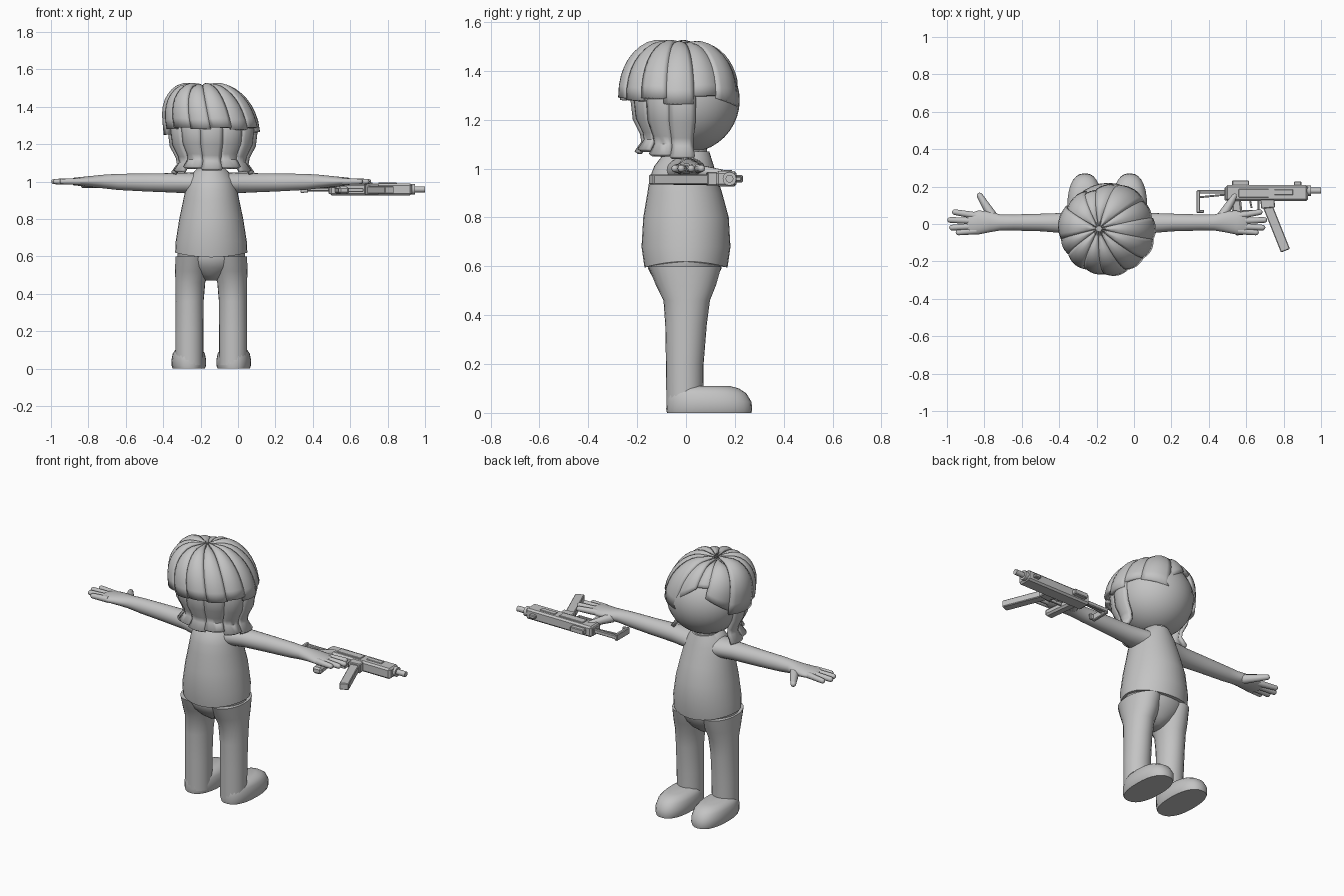
import bpy, bmesh, math
from math import sin, cos, pi, radians
from mathutils import Vector

if "Cube" in bpy.data.objects:
    bpy.data.objects.remove(bpy.data.objects["Cube"])

CX = -0.143   # body centre line
grey = bpy.data.materials.new("plain_grey")
grey.diffuse_color = (0.55, 0.55, 0.55, 1)
grey.use_nodes = True
grey.node_tree.nodes["Principled BSDF"].inputs["Base Color"].default_value = grey.diffuse_color


def make(name, bm, angle=40):
    me = bpy.data.meshes.new(name)
    bm.to_mesh(me)
    bm.free()
    me.materials.append(grey)
    ob = bpy.data.objects.new(name, me)
    bpy.context.collection.objects.link(ob)
    bpy.ops.object.select_all(action='DESELECT')
    ob.select_set(True)
    bpy.context.view_layer.objects.active = ob
    bpy.ops.object.shade_smooth_by_angle(angle=radians(angle))
    return ob


def tube(name, pts, n=24, power=1.0, angle=50, hem=0):
    """Loft elliptic rings (x, y, z, half width, half height) along a fixed axis."""
    t = (Vector(pts[-1][:3]) - Vector(pts[0][:3])).normalized()
    if abs(t.z) > 0.7:
        u, v = Vector((1, 0, 0)), Vector((0, 1, 0))
    else:
        u = t.cross(Vector((0, 0, 1))).normalized()
        v = Vector((0, 0, 1))
    bm = bmesh.new()
    rings = []
    for x, y, z, a, b in pts:
        ring = []
        for i in range(n):
            c, s = cos(2 * pi * i / n), sin(2 * pi * i / n)
            c = math.copysign(abs(c) ** power, c)
            s = math.copysign(abs(s) ** power, s)
            ring.append(bm.verts.new(Vector((x, y, z)) + u * a * c + v * b * s))
        rings.append(ring)
    for p in rings[0]:
        p.co.z -= hem * (p.co.y / 0.17) ** 2
    for r, q in zip(rings, rings[1:]):
        for i in range(n):
            j = (i + 1) % n
            bm.faces.new((r[i], r[j], q[j], q[i]))
    bm.faces.new(rings[0][::-1])
    bm.faces.new(rings[-1])
    bmesh.ops.recalc_face_normals(bm, faces=bm.faces[:])
    return make(name, bm, angle)


def finger(name, p, q, r0, r1):
    """Tapered finger with a rounded tip."""
    p, q = Vector(p), Vector(q)
    d = (q - p).normalized()
    pts = [(*p, r0, r0)]
    for k in range(5):
        a = k / 4 * pi / 2
        c = q - d * r1 * (1 - sin(a))
        r = max(r1 * cos(a), 0.001)
        pts.append((*c, r, r))
    tube(name, pts, 10)


def box(name, c, size, rot=0, bevel=0.004):
    bm = bmesh.new()
    bmesh.ops.create_cube(bm, size=1)
    bmesh.ops.scale(bm, vec=size, verts=bm.verts[:])
    bmesh.ops.bevel(bm, geom=bm.edges[:], offset=bevel, segments=1, affect='EDGES')
    ob = make(name, bm, 20)
    ob.location = c
    ob.rotation_euler.z = rot


def sheet(name, grid, thick):
    """Solid strand from a grid of points."""
    bm = bmesh.new()
    g = [[bm.verts.new(p) for p in row] for row in grid]
    for r, q in zip(g, g[1:]):
        for i in range(len(r) - 1):
            bm.faces.new((r[i], q[i], q[i + 1], r[i + 1]))
    ob = make(name, bm, 45)
    m = ob.modifiers.new("thickness", 'SOLIDIFY')
    m.thickness, m.offset = thick, -1


def top_lock(name, a0, a1, zend, k=1.0, skew=0.0):
    """Strand running from the crown down to zend between two azimuths."""
    nu, nv = 6, 10
    grid = []
    for j in range(nv + 1):
        row = []
        for i in range(nu + 1):
            u = i / nu
            a = radians(a0 + (a1 - a0) * u)
            ze = zend + skew * (u - 0.5)
            h = (ze - 1.28) / 0.265
            h = math.copysign(abs(h) ** (1 / 0.85), h)
            phi = 0.04 + (math.acos(h) - 0.04) * j / nv
            f = k * (0.985 + 0.04 * sin(pi * u))
            s, c = sin(phi) ** 0.85, math.copysign(abs(cos(phi)) ** 0.85, cos(phi))
            dip = 0.025 * math.exp(-(phi / 0.3) ** 2)
            row.append((-0.138 - 0.05 * max(c, 0) + 0.25 * f * s * cos(a),
                        -0.025 + 0.245 * f * s * sin(a),
                        1.28 + 0.255 * f * c - dip))
        grid.append(row)
    sheet(name, grid, 0.025)


def low_lock(name, a0, a1, drop):
    """Lower strand with an outward flick at its end."""
    prof = [(1.36, .215), (1.28, .232), (1.2, .222), (1.14, .19), (1.11, .185), (1.07, .215)]
    grid = []
    for z, r in prof:
        row = []
        for i in range(6):
            u = i / 5
            a = radians(a0 + (a1 - a0) * u)
            f = r * (0.98 + 0.04 * sin(pi * u))
            zz = z - drop * (1.36 - z) / 0.29
            row.append((-0.135 + f * cos(a) * 1.02, -0.01 + f * sin(a) * 0.92, zz))
        grid.append(row)
    sheet(name, grid, 0.02)


# head
bm = bmesh.new()
bmesh.ops.create_uvsphere(bm, u_segments=32, v_segments=20, radius=1)
bmesh.ops.scale(bm, vec=(0.222, 0.215, 0.215), verts=bm.verts[:])
bmesh.ops.translate(bm, vec=(CX + 0.005, 0.005, 1.28), verts=bm.verts[:])
make("head", bm, 60)

# hair: back, right side, fringe, left side
for i in range(6):
    top_lock(f"back_hair_{i}", 190 + 26 * i, 217 + 26 * i, 1.28 + 0.01 * (i % 2), 1 + 0.02 * (i % 2))
top_lock("right_hair_a", 344, 374, 1.265, 1.0)
top_lock("right_hair_b", 10, 42, 1.3, 0.98)
top_lock("fringe_tip", 38, 76, 1.27, 1.0, -0.04)
top_lock("fringe_middle", 72, 100, 1.36, 0.97, 0.1)
top_lock("fringe_parting", 97, 122, 1.42, 0.94)
top_lock("left_hair_a", 116, 155, 1.31, 0.96, -0.1)
top_lock("left_hair_b", 150, 194, 1.25, 1.02)
for i in range(7):
    low_lock(f"lower_hair_{i}", 163 + 30 * i, 194 + 30 * i, (0.02, 0.01, -0.01, 0.0, -0.01, 0.01, 0.02)[i])

# shirt and neck
tube("shirt", [(CX, 0, .62, .193, .17), (CX, 0, .68, .19, .182), (CX, 0, .8, .171, .175),
               (CX, -.005, .9, .15, .153), (CX, -.01, .96, .137, .139), (CX, -.008, 1.01, .122, .122),
               (CX, 0, 1.045, .098, .103), (CX, .005, 1.07, .075, .09)], 32, hem=0.025)
tube("neck", [(CX, .005, 1.0, .07, .08), (CX, .005, 1.13, .07, .08)])

# hips
tube("hips", [(CX, 0, .47, .03, .05), (CX, -.002, .5, .09, .09), (CX, -.004, .54, .145, .125),
              (CX, -.005, .59, .18, .15), (CX, 0, .64, .18, .15)], 28)

for s, side in ((-1, "left"), (1, "right")):
    X = lambda d: CX + s * d
    # leg and shoe
    tube(side + "_leg", [(X(.117), -.005, .02, .074, .075), (X(.117), -.005, .2, .075, .077),
                         (X(.116), 0, .36, .075, .085), (X(.112), .003, .46, .08, .095),
                         (X(.104), 0, .52, .089, .122), (X(.1), -.005, .6, .092, .15)])
    tube(side + "_shoe", [(X(.12), .095, 0, .086, .173), (X(.12), .095, .015, .092, .176),
                          (X(.12), .094, .045, .093, .174), (X(.12), .085, .08, .086, .162),
                          (X(.12), .075, .1, .072, .142), (X(.12), .068, .11, .045, .11)], 28, 0.85)
    # arm and palm
    tube(side + "_arm", [(X(.04), 0, .99, .09, .055), (X(.12), 0, .992, .075, .056),
                         (X(.2), .004, .993, .056, .052), (X(.35), .008, .995, .047, .048),
                         (X(.5), .008, .998, .043, .043), (X(.57), .008, 1.0, .042, .037),
                         (X(.63), .012, 1.0, .056, .031), (X(.69), .008, 1.0, .064, .025),
                         (X(.735), .002, 1.0, .056, .02), (X(.75), .0, 1.0, .045, .012)])
    # fingers
    for i, (y0, dx, y1) in enumerate(((.044, .83, .066), (.016, .855, .022),
                                      (-.012, .845, -.02), (-.036, .81, -.047))):
        finger(f"{side}_finger_{i}", (X(.70), y0, 1.0), (X(dx), y1, 1.0), .019, .015)
    finger(side + "_thumb", (X(.61), .035, .992), (X(.69), .165, .978), .028, .016)

# gun lying on its side: receiver, rails and barrel
GZ = 0.958
box("receiver", (.71, .165, GZ), (.44, .085, .064), 0, .01)
box("receiver_rear", (.505, .16, GZ), (.04, .07, .05))
box("side_plate", (.64, .165, GZ + .033), (.16, .045, .008), 0, .002)
box("ejection_plate", (.8, .17, GZ + .033), (.1, .03, .006), 0, .002)
box("rear_sight", (.57, .218, GZ), (.09, .03, .03))
box("front_sight", (.875, .215, GZ), (.04, .025, .02))
tube("barrel_collar", [(.92, .178, GZ, .028, .028), (.945, .178, GZ, .028, .028)], 12, angle=35)
tube("barrel", [(.93, .178, GZ, .016, .016), (1.0, .178, GZ, .016, .016)], 12, angle=35)

# magazine, grip and trigger guard
box("magazine", (.756, -.008, .955), (.052, .29, .04), .38)
box("magazine_well", (.715, .11, GZ), (.075, .05, .055), .1)
box("grip", (.555, .04, .953), (.055, .2, .04), .12, .01)
box("guard_bottom", (.625, .07, .955), (.09, .01, .02), 0, .002)
box("guard_front", (.665, .1, .955), (.01, .06, .02), 0, .002)
box("trigger", (.625, .105, .955), (.01, .04, .012), .2, .002)

# folding stock
box("stock_bar", (.42, .172, GZ), (.17, .018, .025))
box("stock_end", (.344, .12, GZ), (.02, .12, .04))
box("stock_heel", (.36, .068, GZ), (.03, .016, .035))
box("stock_brace", (.42, .15, GZ), (.15, .01, .015), .1, .002)
